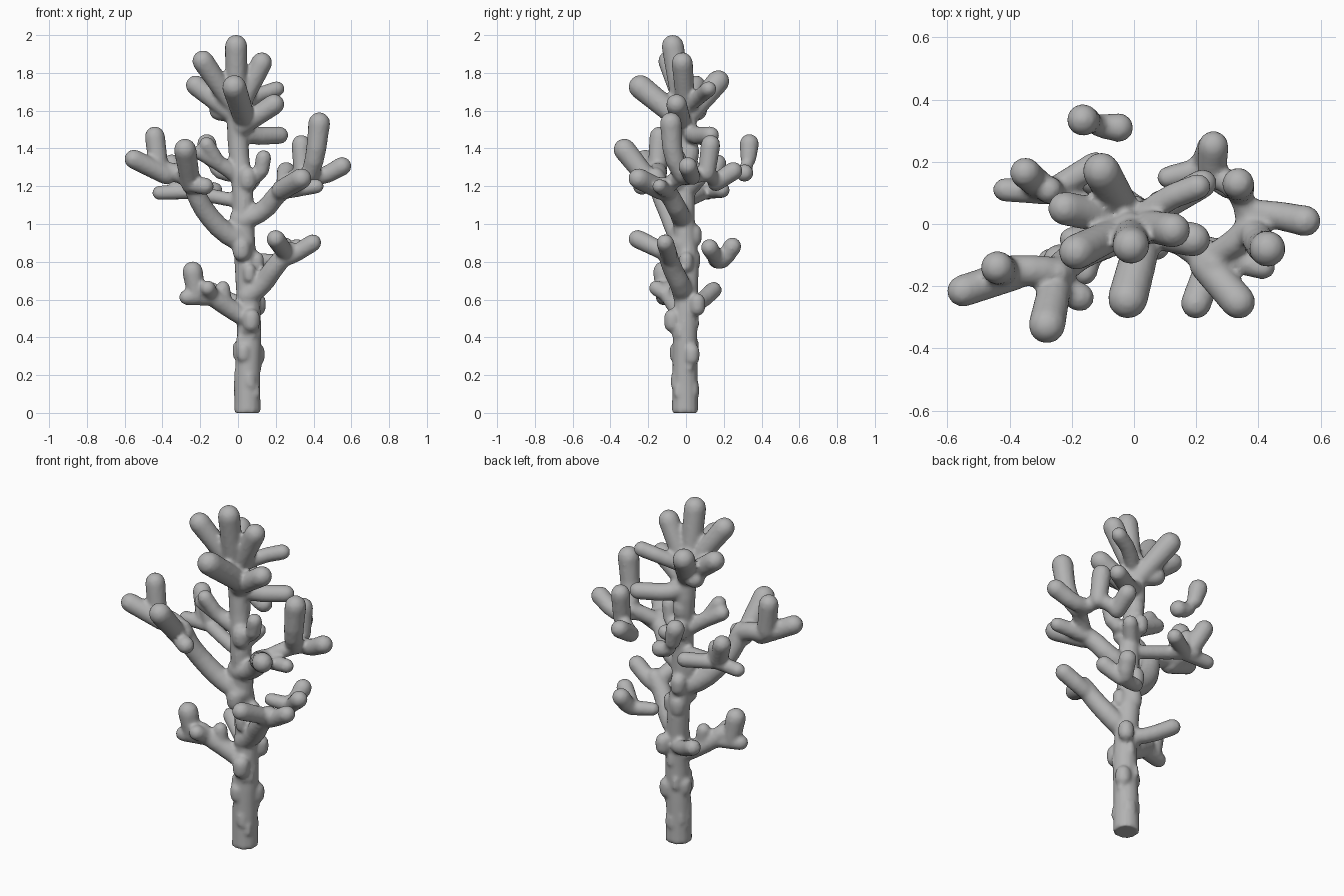
import bpy, bmesh, math, random
from mathutils import Vector

random.seed(4)
mat = bpy.data.materials.new("warm_grey")
mat.diffuse_color = (0.45, 0.45, 0.45, 1)


def tube(bm, pts, r0, r1, flat_start=False, n=14):
    """Round-ended tube along a path, radius going from r0 to r1."""
    pts = [Vector(p) for p in pts]
    if not flat_start:                           # make up for the softening
        r0, r1 = r0 + .004, r1 + .005
    # round the corners of the path once
    if len(pts) > 2:
        soft = [pts[0]]
        for a, b in zip(pts, pts[1:]):
            soft += [a.lerp(b, 0.25), a.lerp(b, 0.75)]
        pts = soft + [pts[-1]]
    last = len(pts) - 1
    d0 = (pts[1] - pts[0]).normalized()
    d1 = (pts[-1] - pts[-2]).normalized()
    rings = []                                   # centre, direction, radius
    caps = [math.radians(a) for a in (80, 55, 28)]
    if not flat_start:
        rings += [(pts[0] - d0 * r0 * math.sin(a), d0, r0 * math.cos(a)) for a in caps]
    for i, p in enumerate(pts):
        d = (pts[min(i + 1, last)] - pts[max(i - 1, 0)]).normalized()
        rings.append((p, d, r0 + (r1 - r0) * i / last))
    rings += [(pts[-1] + d1 * r1 * math.sin(a), d1, r1 * math.cos(a)) for a in reversed(caps)]
    side = d0.orthogonal().normalized()
    prev = None
    for c, d, r in rings:
        side = (side - d * side.dot(d)).normalized()
        up = d.cross(side)
        ring = [bm.verts.new(c + r * (side * math.cos(t) + up * math.sin(t)))
                for t in (2 * math.pi * k / n for k in range(n))]
        if prev:
            for k in range(n):
                j = (k + 1) % n
                bm.faces.new((prev[k], prev[j], ring[j], ring[k]))
        else:
            bm.faces.new(list(reversed(ring)))
        prev = ring
    bm.faces.new(prev)


def finish(name, bm):
    """Fuse the overlapping tubes into one softly blended skin."""
    me = bpy.data.meshes.new(name)
    bm.to_mesh(me)
    bm.free()
    me.materials.append(mat)
    ob = bpy.data.objects.new(name, me)
    bpy.context.collection.objects.link(ob)
    rm = ob.modifiers.new("fuse", 'REMESH')
    rm.mode = 'VOXEL'
    rm.voxel_size = 0.011
    rm.use_smooth_shade = True
    sm = ob.modifiers.new("soften", 'SMOOTH')
    sm.factor = 0.5
    sm.iterations = 3
    return ob


bm = bmesh.new()

# trunk
tube(bm, [(.05, -.005, 0), (.05, -.005, .2), (.06, -.005, .4), (.055, 0, .6)], .071, .062, True)
tube(bm, [(.055, 0, .58), (.04, .01, .8), (.03, -.01, .95), (.025, -.01, 1.2),
          (0, .01, 1.4), (-.01, 0, 1.6), (-.015, -.01, 1.7)], .058, .045)

# trunk nubs and scattered bark lumps
for p, r in [((.10, 0, .78), .033), ((.02, -.05, .85), .045), ((.07, -.07, .47), .042),
             ((.105, .06, .555), .038), ((.10, .03, .29), .038), ((.03, -.05, .30), .033),
             ((0, .05, 1.25), .038), ((.06, -.05, .72), .03), ((0, -.02, 1.0), .04),
             ((.05, -.04, 1.22), .045), ((.02, .04, .92), .04), ((.01, 0, .31), .035),
             ((.01, .02, 1.36), .045), ((.03, .03, .79), .042), ((-.01, -.03, .92), .045)]:
    tube(bm, [p, (p[0], p[1], p[2] + .035)], r, r)
for k in range(16):
    a, z = random.uniform(0, 6.28), random.uniform(.06, .5)
    p = Vector((.053 + .052 * math.cos(a), -.005 + .052 * math.sin(a), z))
    tube(bm, [p, p + Vector((0, 0, .04))], .022, .018, n=8)

# crown fingers: base, tip, base radius, tip radius
for base, tip, r0, r1 in [
        ((-.01, -.02, 1.62), (-.01, -.07, 1.942), .05, .055),
        ((-.02, -.01, 1.62), (-.185, -.09, 1.862), .045, .053),
        ((.01, 0, 1.62), (.125, -.02, 1.853), .045, .052),
        ((.03, -.05, 1.57), (-.02, -.24, 1.725), .055, .06),
        ((-.02, .02, 1.58), (-.105, .17, 1.755), .05, .056),
        ((-.02, .01, 1.58), (-.222, .05, 1.733), .05, .05),
        ((.02, -.02, 1.52), (.19, -.05, 1.633), .048, .051),
        ((-.01, .01, 1.58), (-.10, .06, 1.60), .043, .048)]:
    tube(bm, [base, tip], r0, r1)
tube(bm, [(0, 0, 1.62), (.10, .08, 1.68), (.205, .12, 1.715)], .036, .037)
tube(bm, [(0, .01, 1.5), (.08, .05, 1.465), (.22, .13, 1.47)], .046, .042)

# upper left bough with its fingers
tube(bm, [(.03, -.02, .90), (-.08, -.05, .96), (-.17, -.09, 1.06), (-.22, -.13, 1.15),
          (-.25, -.16, 1.25)], .055, .045)
tube(bm, [(-.24, -.16, 1.23), (-.31, -.15, 1.27), (-.40, -.15, 1.28)], .048, .045)
tube(bm, [(-.25, -.18, 1.21), (-.28, -.325, 1.393)], .048, .055)
tube(bm, [(-.42, -.15, 1.30), (-.44, -.14, 1.463)], .048, .049)
tube(bm, [(-.38, -.16, 1.26), (-.55, -.215, 1.343)], .048, .047)
tube(bm, [(-.26, -.19, 1.21), (-.175, -.235, 1.20)], .036, .042)

# back left bough
tube(bm, [(.01, 0, 1.12), (-.10, .04, 1.14), (-.25, .10, 1.17), (-.31, .12, 1.18)], .033, .035)
tube(bm, [(-.27, .10, 1.17), (-.415, .11, 1.165)], .035, .034)
tube(bm, [(-.30, .12, 1.20), (-.35, .165, 1.32)], .043, .045)
tube(bm, [(-.26, .105, 1.18), (-.275, .11, 1.26)], .038, .04)
tube(bm, [(-.26, .11, 1.17), (-.125, .19, 1.18)], .035, .038)

# small twigs in the middle of the trunk
tube(bm, [(0, 0, 1.25), (-.08, -.03, 1.31), (-.20, -.05, 1.38)], .04, .036)
tube(bm, [(-.10, -.04, 1.32), (-.165, -.07, 1.42)], .033, .037)
tube(bm, [(.04, 0, 1.25), (.12, -.03, 1.26), (.135, -.04, 1.35)], .036, .037)
tube(bm, [(.03, .01, 1.17), (.085, .07, 1.24)], .035, .036)

# upper right bough
tube(bm, [(.03, -.02, 1.02), (.14, -.04, 1.07), (.21, -.09, 1.16), (.26, -.13, 1.20)], .05, .045)
tube(bm, [(.23, -.13, 1.18), (.335, -.25, 1.24)], .05, .051)
tube(bm, [(.22, -.09, 1.17), (.415, -.14, 1.20)], .04, .034)
tube(bm, [(.25, -.11, 1.19), (.35, -.04, 1.25), (.38, .02, 1.25)], .038, .04)
tube(bm, [(.38, -.02, 1.26), (.41, -.07, 1.36), (.43, -.08, 1.533)], .042, .054)
tube(bm, [(.36, .04, 1.25), (.45, .03, 1.25), (.55, .01, 1.305)], .036, .046)
tube(bm, [(.37, .03, 1.25), (.33, .12, 1.27), (.25, .16, 1.22)], .035, .035)
tube(bm, [(.34, .11, 1.27), (.335, .13, 1.42)], .043, .047)
tube(bm, [(.25, .16, 1.22), (.255, .25, 1.28)], .043, .045)

# lower right bough
tube(bm, [(.05, -.01, .62), (.13, -.03, .68), (.20, -.08, .78), (.27, -.10, .86)], .055, .044)
tube(bm, [(.22, -.09, .81), (.30, -.09, .84), (.395, -.11, .90)], .041, .042)
tube(bm, [(.25, -.11, .85), (.20, -.255, .92)], .042, .045)

# lower left bough
tube(bm, [(.05, -.02, .50), (-.04, -.04, .55), (-.13, -.08, .61), (-.17, -.10, .65)], .05, .042)
tube(bm, [(-.12, -.08, .61), (-.27, -.12, .612)], .04, .037)
tube(bm, [(-.22, -.11, .62), (-.24, -.12, .748)], .044, .05)
tube(bm, [(-.07, -.05, .57), (-.08, -.05, .66)], .035, .034)
tube(bm, [(-.14, -.09, .62), (-.16, -.155, .66)], .037, .037)
tube(bm, [(.05, .02, .57), (-.04, .08, .59), (-.145, .145, .65)], .038, .04)
finish("tree_body", bm)

# loose twig behind the crown
bm = bmesh.new()
tube(bm, [(-.145, .33, 1.345), (-.165, .335, 1.425)], .038, .047)
tube(bm, [(-.13, .325, 1.33), (-.11, .315, 1.28), (-.05, .31, 1.27)], .025, .043)
finish("loose_upper_twig", bm)

# loose twig behind the lower right bough
bm = bmesh.new()
tube(bm, [(.11, .15, .81), (.20, .17, .80), (.23, .20, .81), (.25, .245, .88)], .032, .044)
tube(bm, [(.23, .17, .80), (.31, .125, .875)], .036, .042)
finish("loose_lower_twig", bm)
